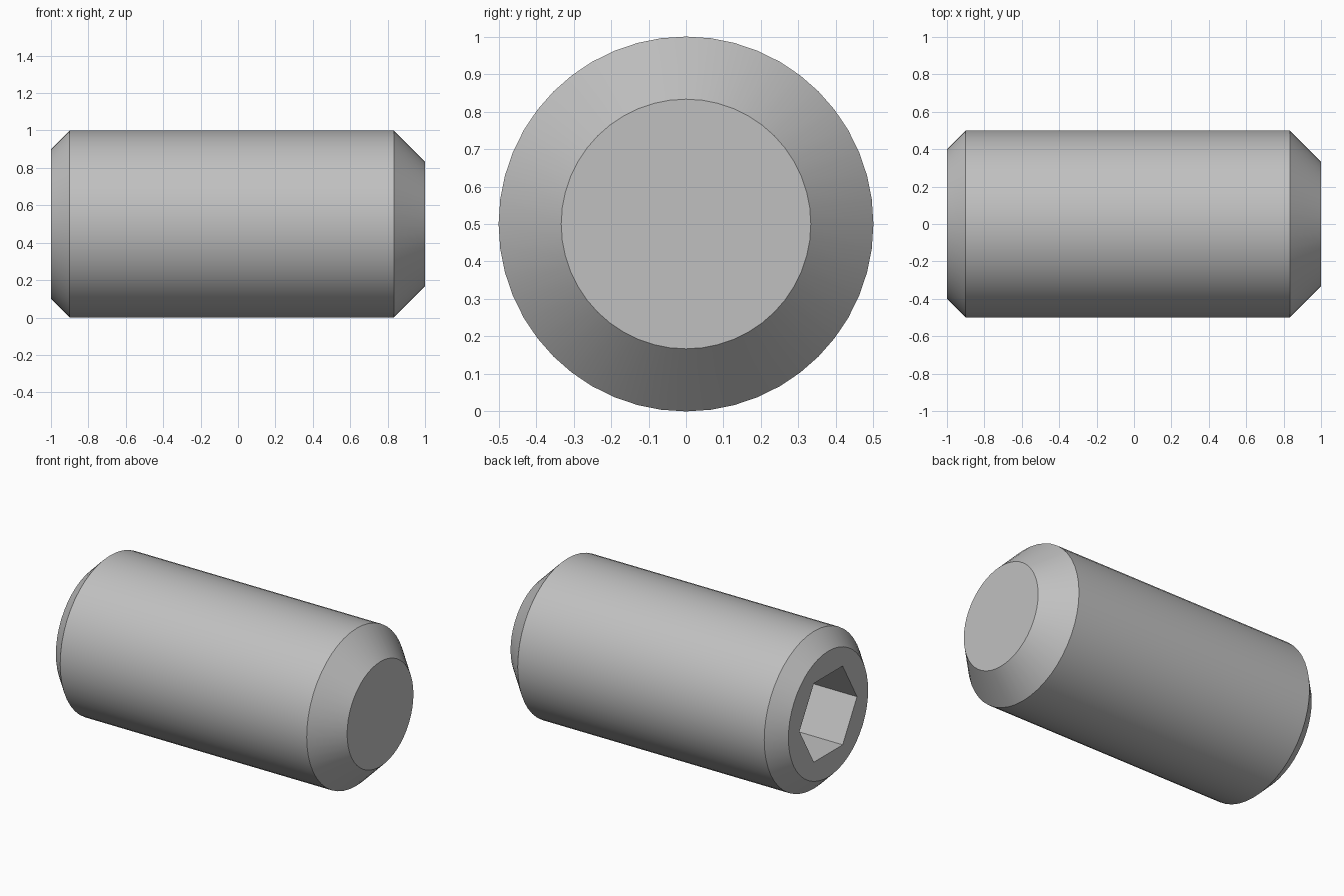
import bpy, bmesh, math

cube = bpy.data.objects.get("Cube")
if cube:
    bpy.data.objects.remove(cube, do_unlink=True)

SIDES = 48
AXIS_Z = 0.5
SOCKET_RADIUS = 0.289
SOCKET_DEPTH = 0.58

steel = bpy.data.materials.new("grey steel")
steel.use_nodes = True
colour = (0.53, 0.53, 0.53, 1)
steel.diffuse_color = colour
steel.node_tree.nodes["Principled BSDF"].inputs["Base Color"].default_value = colour

bm = bmesh.new()


def ring(x, radius, sides):
    """A loop of vertices around the screw axis."""
    step = math.tau / sides
    return [bm.verts.new((x, radius * math.cos(i * step),
                          AXIS_Z + radius * math.sin(i * step)))
            for i in range(sides)]


def wall(a, b):
    """Quads between two loops of equal length."""
    n = len(a)
    for i in range(n):
        j = (i + 1) % n
        bm.faces.new((a[i], a[j], b[j], b[i]))


def loop_edges(loop):
    return [bm.edges.get((loop[i - 1], loop[i])) for i in range(len(loop))]


# Chamfered body with a flat point
profile = [(-1, 0.4), (-0.9, 0.5), (0.833, 0.5), (1, 0.333)]
rings = [ring(x, r, SIDES) for x, r in profile]
for a, b in zip(rings, rings[1:]):
    wall(a, b)
bm.faces.new(rings[-1])

# Hexagonal socket with a flat floor
mouth = ring(-1, SOCKET_RADIUS, 6)
floor = ring(-1 + SOCKET_DEPTH, SOCKET_RADIUS, 6)
wall(mouth, floor)
bm.faces.new(floor)

# End face around the socket mouth
bmesh.ops.triangle_fill(bm, edges=loop_edges(rings[0]) + loop_edges(mouth),
                        use_beauty=True, normal=(-1, 0, 0))
bmesh.ops.recalc_face_normals(bm, faces=bm.faces[:])

mesh = bpy.data.meshes.new("set_screw")
bm.to_mesh(mesh)
bm.free()
mesh.materials.append(steel)
screw = bpy.data.objects.new("set_screw", mesh)
bpy.context.collection.objects.link(screw)

# Smooth round surfaces, crisp chamfers and socket edges
bpy.ops.object.select_all(action='DESELECT')
screw.select_set(True)
bpy.context.view_layer.objects.active = screw
bpy.ops.object.shade_smooth_by_angle(angle=math.radians(30))
